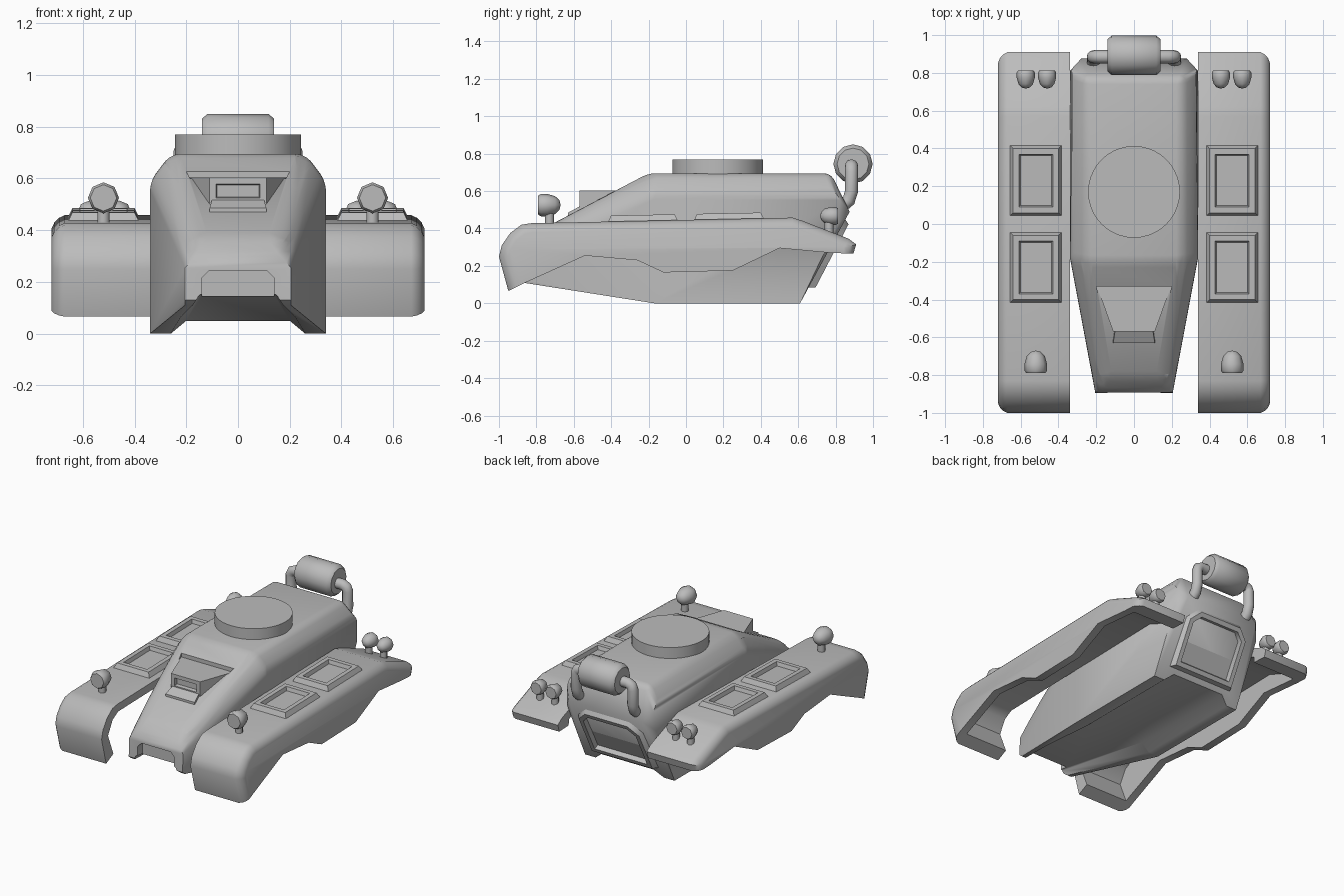
import bpy, bmesh, math
from mathutils import Matrix, Vector

if "Cube" in bpy.data.objects:
    bpy.data.objects.remove(bpy.data.objects["Cube"])

GREY = (0.5, 0.5, 0.5, 1)
grey = bpy.data.materials.new("plain_grey")
grey.use_nodes = True
grey.diffuse_color = GREY
grey.node_tree.nodes["Principled BSDF"].inputs["Base Color"].default_value = GREY
parts = []


def add(name, mesh):
    mesh.materials.clear()
    mesh.materials.append(grey)
    ob = bpy.data.objects.new(name, mesh)
    bpy.context.collection.objects.link(ob)
    parts.append(ob)
    return ob


def finish(name, bm, recalc=True):
    if recalc:
        bmesh.ops.recalc_face_normals(bm, faces=bm.faces)
    mesh = bpy.data.meshes.new(name)
    bm.to_mesh(mesh)
    bm.free()
    return add(name, mesh)


def evaluated_mesh(ob):
    bpy.context.view_layer.update()
    deps = bpy.context.evaluated_depsgraph_get()
    return bpy.data.meshes.new_from_object(ob.evaluated_get(deps))


def cut(ob, bm):
    """Subtract a solid from a part."""
    cutter = finish("cutter", bm)
    mod = ob.modifiers.new("cut", 'BOOLEAN')
    mod.operation, mod.solver, mod.object = 'DIFFERENCE', 'EXACT', cutter
    mesh = evaluated_mesh(ob)
    ob.modifiers.clear()
    ob.data = mesh
    parts.remove(cutter)
    bpy.data.objects.remove(cutter)


def hull_bm(half):
    """Convex solid from points mirrored across x = 0."""
    bm = bmesh.new()
    for x, y, z in half:
        bm.verts.new((x, y, z))
        bm.verts.new((-x, y, z))
    bmesh.ops.convex_hull(bm, input=bm.verts[:])
    bmesh.ops.delete(bm, geom=[v for v in bm.verts if not v.link_faces], context='VERTS')
    bmesh.ops.dissolve_limit(bm, angle_limit=math.radians(2), verts=bm.verts[:], edges=bm.edges[:])
    bmesh.ops.recalc_face_normals(bm, faces=bm.faces)
    return bm


def extrude_x(profile, x0, x1):
    """Solid from a side profile of (y, z) points."""
    bm = bmesh.new()
    face = bm.faces.new([bm.verts.new((x0, y, z)) for y, z in profile])
    new = bmesh.ops.extrude_face_region(bm, geom=[face])["geom"]
    for v in new:
        if isinstance(v, bmesh.types.BMVert):
            v.co.x = x1
    bmesh.ops.recalc_face_normals(bm, faces=bm.faces)
    return bm


def panel(name, outline, matrix, height, border, depth):
    """Raised frame around a sunken centre."""
    bm = bmesh.new()
    face = bm.faces.new([bm.verts.new((x, y, 0)) for x, y in outline])
    face.normal_update()
    if face.normal.z < 0:
        face.normal_flip()
    for thick, rise in ((0.02, height), (border, 0), (0.008, -depth)):
        bmesh.ops.inset_individual(bm, faces=[face], thickness=thick, depth=rise,
                                   use_even_offset=True)
        face.normal_update()
    bm.transform(matrix)
    return finish(name, bm, recalc=False)


def lathe(name, profile, sides, matrix):
    """Solid of revolution about z from (radius, height) points."""
    bm = bmesh.new()
    verts = [bm.verts.new((r, 0, h)) for r, h in profile]
    edges = [bm.edges.new(pair) for pair in zip(verts, verts[1:])]
    bmesh.ops.spin(bm, geom=verts + edges, cent=(0, 0, 0), axis=(0, 0, 1),
                   angle=math.tau, steps=sides, use_duplicate=False)
    bmesh.ops.remove_doubles(bm, verts=bm.verts[:], dist=0.0005)
    bm.transform(matrix)
    return finish(name, bm)


def mirrored(ob):
    """Name the part as left and add its right-hand twin."""
    base = ob.name
    ob.name = "left_" + base
    mesh = ob.data.copy()
    mesh.transform(Matrix.Scale(-1, 4, (1, 0, 0)))
    mesh.flip_normals()
    add("right_" + base, mesh)


# Central hull: rounded above, crisp along the bottom and the rear face
bm = hull_bm([
    (.34, -.17, 0), (.34, .61, 0), (.205, -.87, .11),
    (.205, -.895, .13), (.205, -.89, .29), (.15, -.81, .375),
    (.34, -.18, .59), (.34, .81, .59), (.34, .81, .42),
    (.26, -.2, .695), (.26, .775, .695), (.28, .875, .49)])


def is_rounded(e):
    a, b = (v.co for v in e.verts)
    at_rear = min(a.y, b.y) > .79 and max(a.z, b.z) < .6
    return (a + b).z > .5 and not at_rear and e.calc_face_angle() > .3


bmesh.ops.bevel(bm, geom=[e for e in bm.edges if is_rounded(e)], offset=.04,
                segments=3, profile=.5, affect='EDGES', clamp_overlap=True)
hull = finish("hull", bm)

# Nose notch, then the belly channel that runs from it to the rear
cut(hull, hull_bm([(x, y, z) for y in (-1, -.84)
                   for x, z in ((.14, -.1), (.14, .215), (.11, .245))]))
cut(hull, hull_bm([(.14, -.95, .16), (.14, -.95, .1), (.26, -.95, -.05),
                   (.2, -.16, .05), (.32, -.16, -.05)]))
cut(hull, hull_bm([(x, y, z) for y in (-.161, 1) for x, z in ((.2, .05), (.32, -.05))]))

# Pocket and hood on the sloping front
cut(hull, hull_bm([(x, y, z) for x, y in ((.2, -.33), (.115, -.62)) for z in (.6, .85)]))
bm = hull_bm([(x, y, z) for x, y in ((.195, -.335), (.11, -.57)) for z in (.603, .44)])
front = min(bm.faces, key=lambda f: f.normal.y)
for v in front.verts:
    v.co.z = max(v.co.z, .5)
bmesh.ops.inset_individual(bm, faces=[front], thickness=.025, depth=0, use_even_offset=True)
bmesh.ops.inset_individual(bm, faces=[front], thickness=.004, depth=-.025, use_even_offset=True)
finish("viewing_hood", bm)
finish("hood_sill", hull_bm([(.1, -.565, .52), (.11, -.63, .485), (.11, -.63, .43), (.11, -.5, .43)]))

# Round top plate
lathe("turret_ring", [(0, .68), (.243, .68), (.243, .77), (0, .77)], 40,
      Matrix.Translation((0, .17, 0)))

# Rear access frame
w, h, c = .25, .21, .08
panel("rear_frame", [(-w, h), (w, h), (w, c - h), (w - c, -h), (c - w, -h), (-w, c - h)],
      Matrix.Translation((0, .75, .27)) @ Matrix.Rotation(math.radians(242.5), 4, 'X'),
      .035, .03, .03)

# Hollow fenders with a stepped skirt
top = [(-.95, .066), (-1, .25), (-.985, .31), (-.94, .375), (-.88, .42),
       (-.83, .428), (.57, .458), (.62, .442), (.87, .345), (.91, .315), (.895, .265)]
skirt = [(.77, .27), (.5, .295), (.25, .175), (-.12, .165), (-.26, .23), (-.54, .255), (-.86, .11)]
bm = extrude_x(top + skirt, .338, .72)


def on_rim(v):
    return v.co.x > .71 and any((v.co.yz - Vector(p)).length < .001 for p in top)


rim = [e for e in bm.edges if all(on_rim(v) for v in e.verts)]
bmesh.ops.bevel(bm, geom=rim, offset=.05, segments=3, profile=.4, affect='EDGES')
fender = finish("fender", bm)
cut(fender, extrude_x(
    [(-.85, -.1), (-.87, .1), (-.93, .25), (-.88, .34), (-.82, .375),
     (.56, .405), (.79, .31), (.81, -.1)], .2, .665))
mirrored(fender)

# Hatches on the fenders
for name, y in (("front_hatch", -.23), ("rear_hatch", .23)):
    a, b = .14, .19
    mirrored(panel(name, [(-a, -b), (a, -b), (a, b), (-a, b)],
                   Matrix.Translation((.52, y, .437 + .02 * y)) @ Matrix.Rotation(.02, 4, 'X'),
                   .04, .03, .025))

# Lamps: flat octagonal lens, domed back, short stalk
DOME = [(0, -1), (.85, -1), (1, -.75), (1, -.2), (.8, .5), (.45, .88), (0, 1)]
for name, x, y, z, r, turn in (("headlamp", .52, -.73, .525, .06, -90),
                               ("inner_tail_lamp", .46, .765, .467, .048, 90),
                               ("outer_tail_lamp", .573, .765, .467, .048, 90)):
    place = Matrix.Translation((x, y, z))
    mirrored(lathe(name, [(p * r, q * r) for p, q in DOME], 8,
                   place @ Matrix.Rotation(math.radians(turn), 4, 'X')))
    mirrored(lathe(name + "_stalk", [(0, -.11), (.024, -.11), (.024, 0), (0, 0)], 8, place))

# Exhaust drum and its two bent pipes
lathe("exhaust_drum", [(0, -.14), (.085, -.14), (.105, -.118), (.105, .118), (.085, .14), (0, .14)],
      12, Matrix.Translation((0, .893, .745)) @ Matrix.Rotation(math.pi / 2, 4, 'Y'))
curve = bpy.data.curves.new("exhaust_pipe", 'CURVE')
curve.dimensions = '3D'
curve.bevel_depth, curve.bevel_resolution, curve.resolution_u = .035, 4, 4
curve.use_fill_caps = True
path = [(.1, .885, .735), (.18, .885, .735), (.205, .885, .725), (.215, .885, .7),
        (.215, .885, .6), (.215, .87, .55), (.215, .81, .5)]
spline = curve.splines.new('POLY')
spline.points.add(len(path) - 1)
for point, co in zip(spline.points, path):
    point.co = (*co, 1)
helper = bpy.data.objects.new("pipe_path", curve)
bpy.context.collection.objects.link(helper)
pipe_mesh = evaluated_mesh(helper)
bpy.data.objects.remove(helper)
mirrored(add("exhaust_pipe", pipe_mesh))

# Smooth the rounded surfaces, keep hard edges crisp
bpy.ops.object.select_all(action='DESELECT')
for ob in parts:
    ob.select_set(True)
bpy.context.view_layer.objects.active = parts[0]
bpy.ops.object.shade_smooth_by_angle(angle=math.radians(46))
